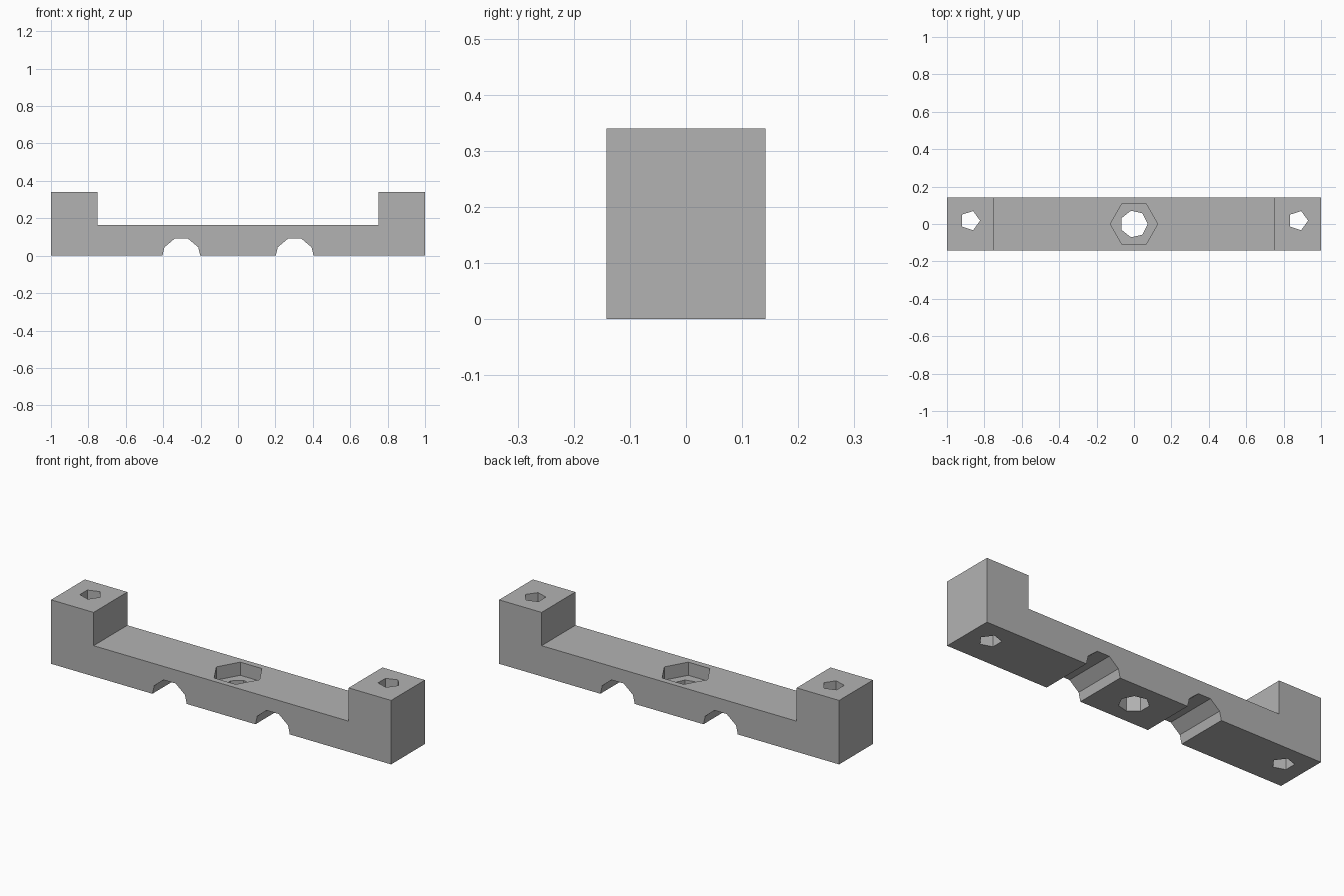
import bpy, bmesh
from math import cos, sin, radians, tau
from mathutils import Vector

cube = bpy.data.objects.get("Cube")
if cube:
    bpy.data.objects.remove(cube, do_unlink=True)

grey = bpy.data.materials.new("plain grey")
grey.use_nodes = True
colour = (0.448, 0.448, 0.448, 1)
grey.diffuse_color = colour
grey.node_tree.nodes["Principled BSDF"].inputs["Base Color"].default_value = colour


def extrude_profile(name, points, direction):
    """Solid made by sweeping a flat outline along a direction."""
    bm = bmesh.new()
    face = bm.faces.new([bm.verts.new(p) for p in points])
    swept = bmesh.ops.extrude_face_region(bm, geom=[face], use_keep_orig=True)
    verts = [g for g in swept["geom"] if isinstance(g, bmesh.types.BMVert)]
    bmesh.ops.translate(bm, verts=verts, vec=Vector(direction))
    bmesh.ops.recalc_face_normals(bm, faces=bm.faces)
    mesh = bpy.data.meshes.new(name)
    bm.to_mesh(mesh)
    bm.free()
    mesh.materials.append(grey)
    obj = bpy.data.objects.new(name, mesh)
    bpy.context.collection.objects.link(obj)
    return obj


def cut_hole(target, sides, radius, x, y, bottom):
    """Cut an upright polygonal hole from a given height upwards."""
    ring = [(x + radius * cos(tau * i / sides), y + radius * sin(tau * i / sides), bottom)
            for i in range(sides)]
    cutter = extrude_profile("hole_cutter", ring, (0, 0, 1))
    cutter.hide_render = True
    mod = target.modifiers.new("hole", "BOOLEAN")
    mod.operation = "DIFFERENCE"
    mod.solver = "EXACT"
    mod.object = cutter
    bpy.context.view_layer.objects.active = target
    bpy.ops.object.modifier_apply(modifier=mod.name)
    bpy.data.objects.remove(cutter, do_unlink=True)


HALF_DEPTH, HEIGHT, BAR_TOP, POST_X = 0.142, 0.34, 0.163, 0.75


def notch(x):
    """Faceted arch in the underside, left to right."""
    r, drop = 0.1045, -0.007
    arch = [(x + r * cos(radians(a)), drop + r * sin(radians(a))) for a in (150, 110, 70, 30)]
    return [(x - 0.101, 0), *arch, (x + 0.101, 0)]


# Bar with raised end posts and two arched notches below
outline = [(-1, 0), *notch(-0.303), *notch(0.303), (1, 0), (1, HEIGHT), (POST_X, HEIGHT),
           (POST_X, BAR_TOP), (-POST_X, BAR_TOP), (-POST_X, HEIGHT), (-1, HEIGHT)]
bracket = extrude_profile("mounting_bracket", [(x, -HALF_DEPTH, z) for x, z in outline],
                          (0, 2 * HALF_DEPTH, 0))

# Screw holes through the posts
for side in (-1, 1):
    cut_hole(bracket, 5, 0.054, side * 0.877, 0.018, -0.2)

# Central bolt hole with a hexagonal nut pocket
cut_hole(bracket, 6, 0.127, 0, 0, 0.093)
cut_hole(bracket, 7, 0.073, 0, 0, -0.2)
